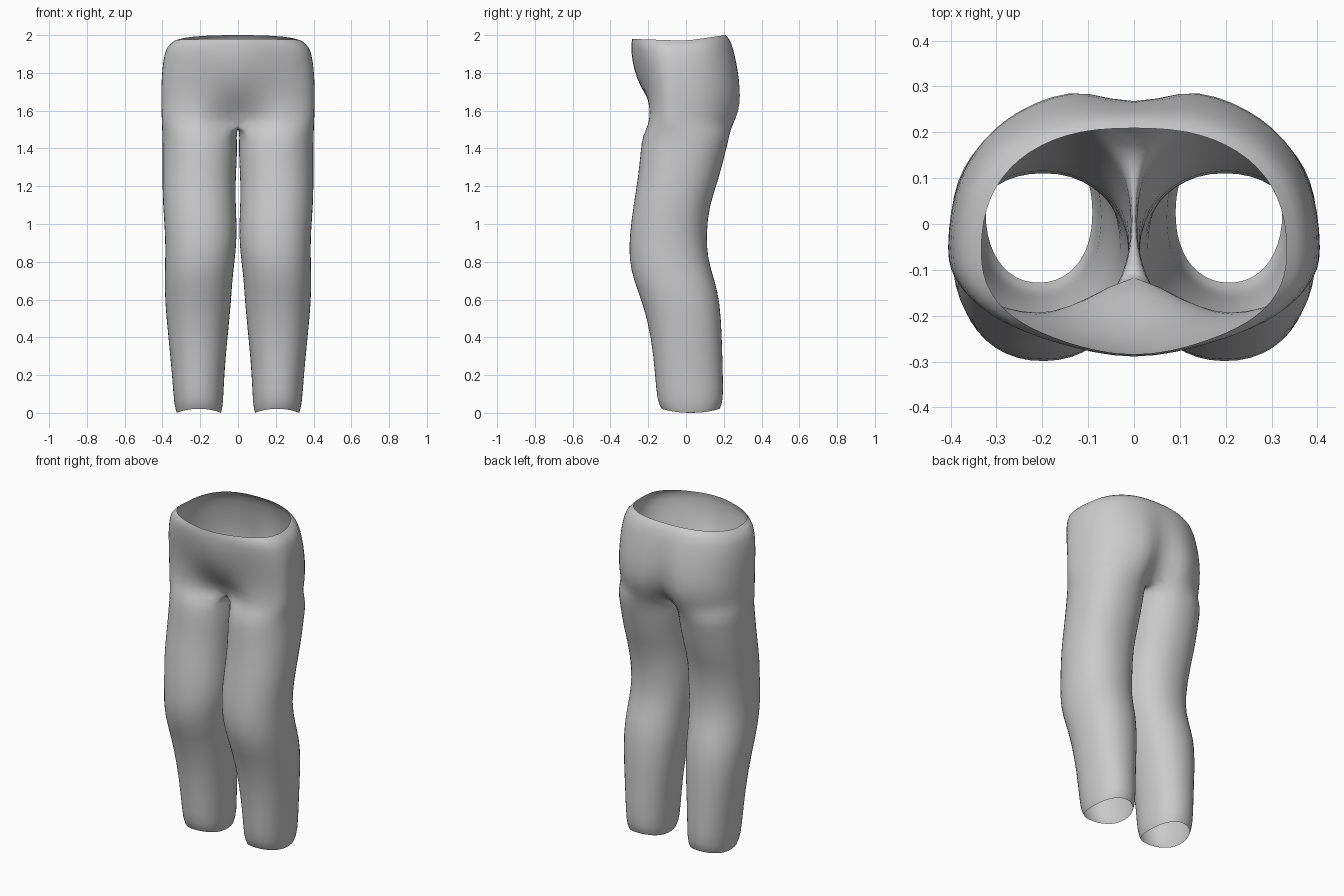
import bpy, bmesh
from math import sin, cos, radians, exp, copysign

cube = bpy.data.objects.get("Cube")
if cube:
    bpy.data.objects.remove(cube, do_unlink=True)

OUTER, INNER = 16, 7          # points around the outside / the inner thigh
OPEN = 132                    # half angle of the leg's outer arc


def power(v, p):
    return copysign(abs(v) ** p, v)


# Leg sections: z, inner x, outer x, front y, back y
LEG = [
    (0.00, 0.09, 0.325, -0.13, 0.18),
    (0.04, 0.078, 0.34, -0.155, 0.2),
    (0.20, 0.073, 0.35, -0.165, 0.197),
    (0.40, 0.055, 0.37, -0.185, 0.192),
    (0.58, 0.036, 0.388, -0.23, 0.183),
    (0.70, 0.03, 0.39, -0.28, 0.155),
    (0.82, 0.015, 0.387, -0.305, 0.115),
    (0.95, 0.003, 0.387, -0.30, 0.11),
    (1.10, 0.012, 0.40, -0.28, 0.125),
    (1.25, 0.012, 0.402, -0.255, 0.18),
    (1.38, 0.002, 0.402, -0.243, 0.21),
    (1.47, 0.008, 0.402, -0.233, 0.235),
]
# Hip sections: z, half width, thigh front y, seat back y, centre front y, centre back y
HIP = [
    (1.53, 0.405, -0.225, 0.27, -0.09, 0.15),
    (1.60, 0.407, -0.215, 0.298, -0.145, 0.215),
    (1.68, 0.408, -0.217, 0.306, -0.215, 0.25),
    (1.77, 0.407, -0.235, 0.295, -0.268, 0.262),
    (1.87, 0.398, -0.26, 0.275, -0.293, 0.258),
    (1.94, 0.38, -0.272, 0.245, -0.295, 0.238),
    (1.97, 0.335, -0.265, 0.212, -0.288, 0.21),
]


def leg_ring(bm, z, x0, x1, y0, y1):
    cx, cy, rx, ry = (x0 + x1) / 2, (y0 + y1) / 2, (x1 - x0) / 2, (y1 - y0) / 2
    angles = [-OPEN + 2 * OPEN * i / OUTER for i in range(OUTER + 1)]
    gap = 360 - 2 * OPEN
    angles += [OPEN + gap * (i + 1) / (INNER + 1) for i in range(INNER)]
    ring = []
    for a in map(radians, angles):
        hem = 0.022 * sin(a) ** 2 if z < 0.1 else 0
        ring.append(bm.verts.new((cx + rx * power(cos(a), 0.92),
                                  cy + ry * power(sin(a), 0.92), z + hem)))
    return ring


def hip_ring(bm, z, w, y0, y1, mid0, mid1):
    cy, ring = -0.06, []
    for i in range(OUTER + 1):
        a = radians(-90 + 180 * i / OUTER)
        x = 0 if i in (0, OUTER) else w * power(cos(a), 0.85)
        y = cy + (y1 - cy if i > OUTER / 2 else cy - y0) * power(sin(a), 0.85)
        # blend towards the belly at the front and the crease at the back
        if sin(a) < 0:
            y += (mid0 - y0) * exp(-(x / 0.13) ** 2)
        else:
            y += (mid1 - y1) * exp(-(x / 0.06) ** 2)
        rim = 0.03 * max(0, y / 0.21) + 0.01 * max(0, -y / 0.29) if z > 1.9 else 0
        ring.append(bm.verts.new((x, y, z + rim)))
    return ring


def bridge(bm, low, high, closed):
    n = len(low)
    for i in range(n if closed else n - 1):
        j = (i + 1) % n
        bm.faces.new((low[i], low[j], high[j], high[i]))


# One half of the trousers
bm = bmesh.new()
legs = [leg_ring(bm, *s) for s in LEG]
hips = [hip_ring(bm, *s) for s in HIP]
for low, high in zip(legs, legs[1:]):
    bridge(bm, low, high, True)
# Crotch seam along the centre line
front, back = hips[0][0].co, hips[0][-1].co
seam = []
for i in range(INNER):
    p = back.lerp(front, (i + 1) / (INNER + 1))
    seam.append(bm.verts.new((0, p.y, p.z - 0.015)))
bridge(bm, legs[-1], hips[0] + seam, True)
for low, high in zip(hips, hips[1:]):
    bridge(bm, low, high, False)

mesh = bpy.data.meshes.new("trousers")
bm.to_mesh(mesh)
bm.free()
trousers = bpy.data.objects.new("trousers", mesh)
bpy.context.collection.objects.link(trousers)

# Grey cloth
cloth = bpy.data.materials.new("grey cloth")
cloth.use_nodes = True
grey = (0.6, 0.6, 0.6, 1)
cloth.diffuse_color = grey
cloth.node_tree.nodes["Principled BSDF"].inputs["Base Color"].default_value = grey
mesh.materials.append(cloth)

# Other half, then rounding
mirror = trousers.modifiers.new("mirror", "MIRROR")
mirror.use_clip = True
mirror.merge_threshold = 0.0005
smooth = trousers.modifiers.new("rounding", "SUBSURF")
smooth.levels = smooth.render_levels = 1
for poly in mesh.polygons:
    poly.use_smooth = True
